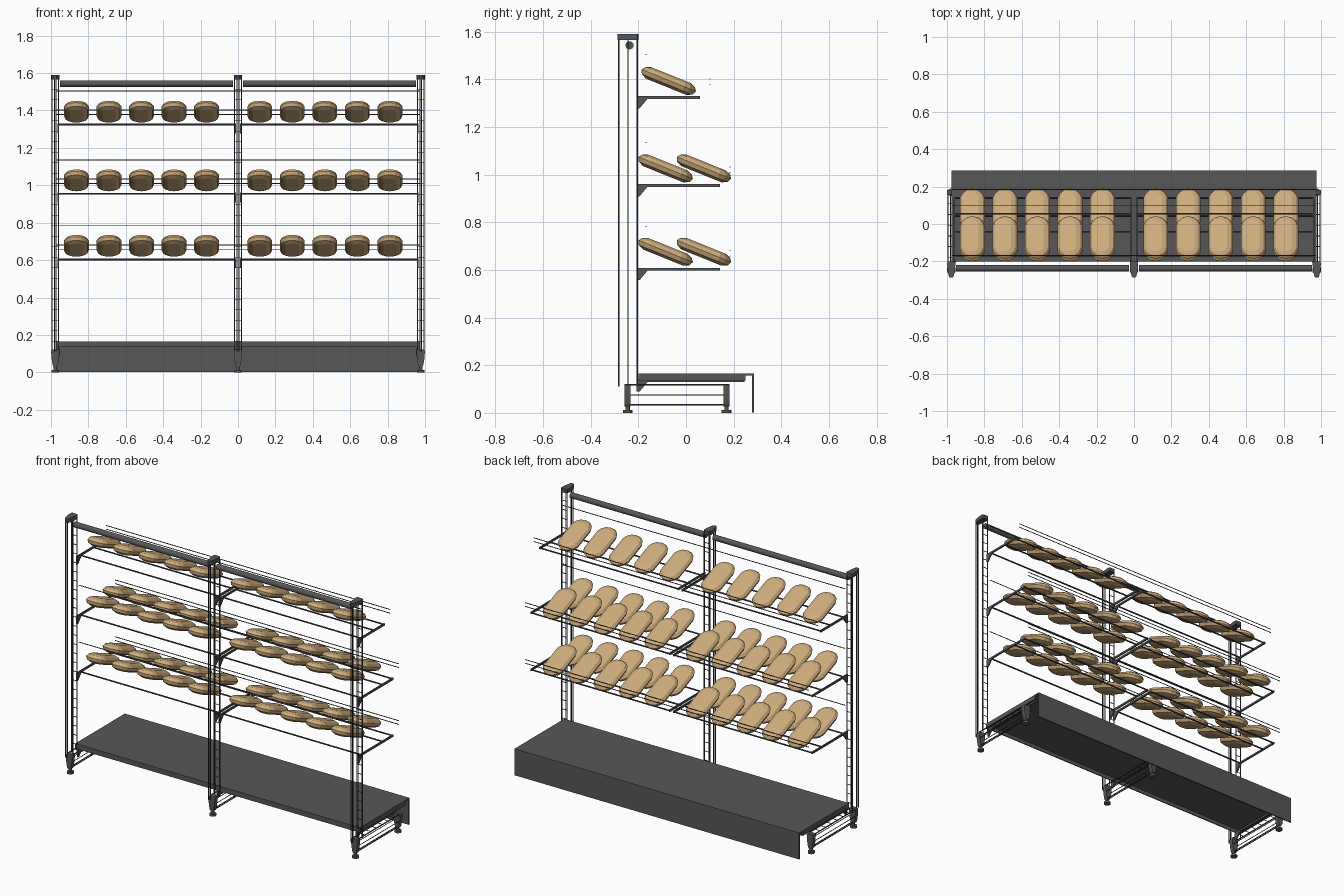
import bpy, bmesh, math
from mathutils import Vector, Matrix

cube = bpy.data.objects.get("Cube")
if cube:
    bpy.data.objects.remove(cube, do_unlink=True)


def material(name, colour):
    m = bpy.data.materials.new(name)
    m.use_nodes = True
    m.diffuse_color = (*colour, 1)
    m.node_tree.nodes["Principled BSDF"].inputs["Base Color"].default_value = (*colour, 1)
    return m


GREY = material("painted grey steel", (0.095, 0.095, 0.095))
DARK = material("dark wire steel", (0.06, 0.06, 0.06))
CRUST = material("bread crust", (0.63, 0.42, 0.21))


def finish(name, bm, mat, smooth=False):
    bmesh.ops.recalc_face_normals(bm, faces=bm.faces)
    mesh = bpy.data.meshes.new(name)
    bm.to_mesh(mesh)
    bm.free()
    mesh.materials.append(mat)
    ob = bpy.data.objects.new(name, mesh)
    bpy.context.collection.objects.link(ob)
    if smooth:
        bpy.ops.object.select_all(action='DESELECT')
        ob.select_set(True)
        bpy.context.view_layer.objects.active = ob
        bpy.ops.object.shade_smooth_by_angle(angle=math.radians(40))
    return ob


def rod(bm, p, q, r, sides=6):
    p, q = Vector(p), Vector(q)
    d = q - p
    mat = Matrix.Translation((p + q) / 2) @ d.to_track_quat('Z', 'Y').to_matrix().to_4x4()
    bmesh.ops.create_cone(bm, cap_ends=True, segments=sides, radius1=r, radius2=r,
                          depth=d.length, matrix=mat)


def box(bm, lo, hi):
    lo, hi = Vector(lo), Vector(hi)
    mat = Matrix.Translation((lo + hi) / 2) @ Matrix.Diagonal((*(hi - lo), 1))
    bmesh.ops.create_cube(bm, size=1, matrix=mat)


def prism(bm, points, push):
    face = bm.faces.new([bm.verts.new(p) for p in points])
    out = bmesh.ops.extrude_face_region(bm, geom=[face])
    verts = [g for g in out["geom"] if isinstance(g, bmesh.types.BMVert)]
    bmesh.ops.translate(bm, verts=verts, vec=push)


def pear_cap(bm, origin, u, length, push):
    # egg-shaped end cap: wide at the origin, narrow at the far end
    half = [(0, .015), (.06, .022), (.4, .021), (.75, .016), (.93, .012), (1, .006)]
    outline = half + [(t, -w) for t, w in reversed(half)]
    o, u = Vector(origin), Vector(u) * length
    prism(bm, [o + u * t + Vector((w, 0, 0)) for t, w in outline], Vector(push))


def ladder(bm, start, end, depth, step):
    # wire truss: thick rung pair, thinner middle pair, close outer pair
    a, b, d = Vector(start), Vector(end), Vector(depth)
    for t, half, r in ((0, .018, .0038), (.5, .018, .0022), (1, .005, .003)):
        for s in (-half, half):
            off = d * t + Vector((s, 0, 0))
            rod(bm, a + off, b + off, r)
    n = int((b - a).length / step)
    for i in range(1, n):
        p = a.lerp(b, i / n)
        rod(bm, p - Vector((.018, 0, 0)), p + Vector((.018, 0, 0)), .0022, 5)


POSTS = {"right": -.977, "centre": 0, "left": .977}

# Uprights, base trusses, caps and feet
for side, x in POSTS.items():
    bm = bmesh.new()
    ladder(bm, (x, -.205, .11), (x, -.205, 1.57), (0, -.078, 0), .055)
    finish(side + "_upright", bm, DARK)

    bm = bmesh.new()
    ladder(bm, (x, -.235, .118), (x, .165, .118), (0, 0, -.084), .055)
    finish(side + "_base_truss", bm, DARK)

    bm = bmesh.new()
    pear_cap(bm, (x, -.2, 1.565), (0, -1, 0), .087, (0, 0, .025))
    finish(side + "_post_cap", bm, GREY)

    for end, y in (("front", -.245), ("back", .17)):
        bm = bmesh.new()
        pear_cap(bm, (x, y - .013, .122), (0, 0, -1), .095, (0, .026, 0))
        rod(bm, (x, y, .01), (x, y, .035), .009, 10)
        rod(bm, (x, y, 0), (x, y, .012), .02, 16)
        finish(side + "_" + end + "_foot", bm, GREY, True)

# Top rails between the posts
for side, s in (("right", -1), ("left", 1)):
    bm = bmesh.new()
    rod(bm, (s * .026, -.237, 1.543), (s * .952, -.237, 1.543), .017, 16)
    finish(side + "_top_rail", bm, GREY, True)

# Base tray with lips and tall panel
bm = bmesh.new()
box(bm, (-.975, -.2, .158), (.975, .285, .166))
box(bm, (-.975, .277, .002), (.975, .285, .166))
box(bm, (-.975, -.2, .135), (.975, -.194, .16))
for s in (-.972, .972):
    box(bm, (s - .003, -.2, .135), (s + .003, .25, .16))
finish("base_tray", bm, GREY)


def arm(bm, x, z, front):
    # flat arm with a triangular gusset against the post
    w = .004
    box(bm, (x - w, -.205, z - .006), (x + w, front, z + .006))
    gusset = [(-.207, z), (-.207, z - .046), (-.195, z - .046), (-.16, z - .004), (-.16, z)]
    prism(bm, [(x - w, y, h) for y, h in gusset], Vector((2 * w, 0, 0)))


bm = bmesh.new()
for x in (-.955, 0, .955):
    arm(bm, x, .135, .245)
finish("base_brackets", bm, GREY)


# Loaf mesh shared by every loaf
def make_loaf(name):
    bm = bmesh.new()
    half_w, half_l, n = .068, .123, 14
    rings = []
    for z, inset in ((-.027, .032), (-.016, .008), (.002, 0), (.017, .011), (.026, .034)):
        ring = []
        for i in range(n):
            a = math.tau * (i + .5) / n
            r = half_w - inset
            shift = math.copysign(half_l - half_w, math.sin(a))
            ring.append(bm.verts.new((r * math.cos(a), shift + r * math.sin(a), z)))
        rings.append(ring)
    for lo, hi in zip(rings, rings[1:]):
        for i in range(n):
            j = (i + 1) % n
            bm.faces.new((lo[i], lo[j], hi[j], hi[i]))
    bm.faces.new(rings[0])
    bm.faces.new(rings[-1])
    return finish(name, bm, CRUST)


loaf_mesh = None

# Shelves: level name, height, front reach, loaf rows, loaf centre height
SHELVES = (("lower", .603, .143, (-.086, .075), .677),
           ("middle", .955, .143, (-.086, .075), 1.027),
           ("upper", 1.324, .058, (-.073,), 1.394))

for level, z, reach, rows, loaf_z in SHELVES:
    bm = bmesh.new()
    for x in (-.962, -.014, .014, .962):
        arm(bm, x, z, reach)
    finish(level + "_shelf_arms", bm, GREY)

    bm = bmesh.new()
    for s in (-1, 1):
        for y in (-.17, reach - .1, reach - .004):
            rod(bm, (s * .014, y, z), (s * .962, y, z), .005)
    finish(level + "_shelf_rods", bm, DARK)

    # thin guard wires at the open edge and along the posts
    bm = bmesh.new()
    for y, h in ((reach + .042, .055), (reach + .042, .078), (-.168, .18)):
        rod(bm, (-.972, y, z + h), (.972, y, z + h), .0025, 5)
    finish(level + "_guard_wires", bm, DARK)

    for r, y in enumerate(rows):
        for bay, first in enumerate((-.864, .116)):
            for i in range(5):
                name = f"{level}_loaf_{r + 1}_{bay * 5 + i + 1}"
                if loaf_mesh is None:
                    ob = make_loaf(name)
                    loaf_mesh = ob.data
                else:
                    ob = bpy.data.objects.new(name, loaf_mesh)
                    bpy.context.collection.objects.link(ob)
                ob.location = (first + i * .174, y, loaf_z)
                ob.rotation_euler.x = -math.radians(22)
